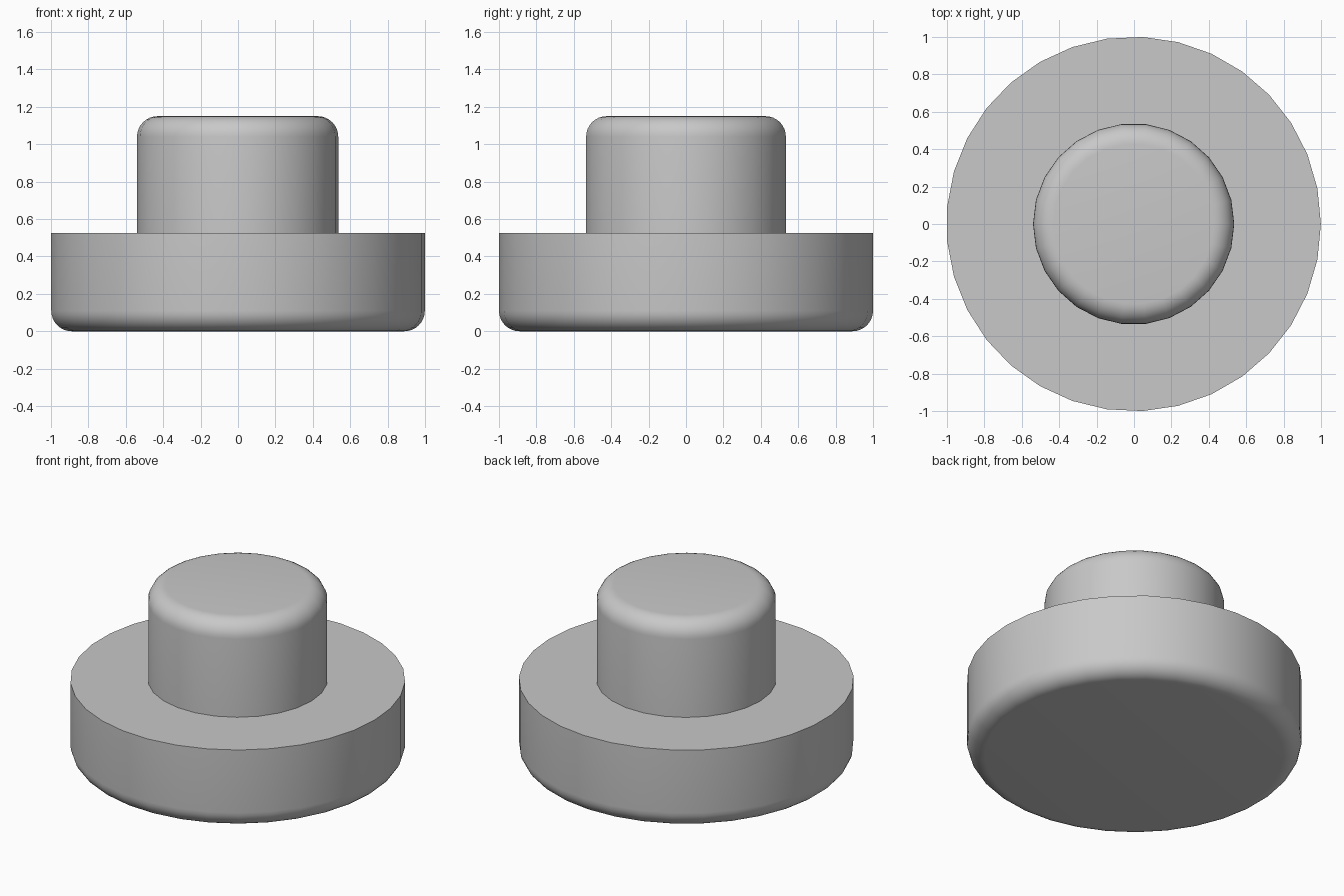
import bpy
import bmesh
from math import cos, sin, pi, radians

default_cube = bpy.data.objects.get("Cube")
if default_cube:
    bpy.data.objects.remove(default_cube, do_unlink=True)

STEP_HEIGHT, TOP_HEIGHT = 0.525, 1.15
FILLET = 0.11
FILLET_STEPS = 8
SHIFT_X = -0.002  # centres the odd-sided base on x = 0

# Plain grey finish
grey = bpy.data.materials.new("plain grey")
grey.use_nodes = True
colour = (0.58, 0.58, 0.58, 1)
grey.diffuse_color = colour
grey.node_tree.nodes["Principled BSDF"].inputs["Base Color"].default_value = colour


def fillet(radius, z, direction):
    """Quarter-round from the wall to a flat end at height z."""
    angles = [pi / 2 * i / FILLET_STEPS for i in range(FILLET_STEPS + 1)]
    return [(radius - FILLET + FILLET * cos(a),
             z + direction * FILLET * (sin(a) - 1)) for a in angles]


def turned_part(name, profile, sides, cap_start, cap_end):
    """Revolve a profile of (radius, z) points around the z axis."""
    bm = bmesh.new()
    rings = [[bm.verts.new((r * cos(2 * pi * i / sides) + SHIFT_X,
                            r * sin(2 * pi * i / sides), z))
              for i in range(sides)] for r, z in profile]
    for low, high in zip(rings, rings[1:]):
        for i in range(sides):
            j = (i + 1) % sides
            bm.faces.new((low[i], low[j], high[j], high[i]))
    if cap_start:
        bm.faces.new(rings[0][::-1])
    if cap_end:
        bm.faces.new(rings[-1])
    mesh = bpy.data.meshes.new(name)
    bm.to_mesh(mesh)
    bm.free()
    mesh.materials.append(grey)
    obj = bpy.data.objects.new(name, mesh)
    bpy.context.collection.objects.link(obj)
    bpy.ops.object.select_all(action="DESELECT")
    obj.select_set(True)
    bpy.context.view_layer.objects.active = obj
    bpy.ops.object.shade_smooth_by_angle(angle=radians(30))
    return obj


# Wide disc, rounded underneath
base_radius = 1.001
turned_part("base_disc",
            fillet(base_radius, 0, -1)[::-1] + [(base_radius, STEP_HEIGHT)],
            33, True, True)

# Narrow stem standing on the disc, rounded on top
stem_radius = 0.538
turned_part("stem",
            [(stem_radius, STEP_HEIGHT)] + fillet(stem_radius, TOP_HEIGHT, 1),
            26, False, True)
